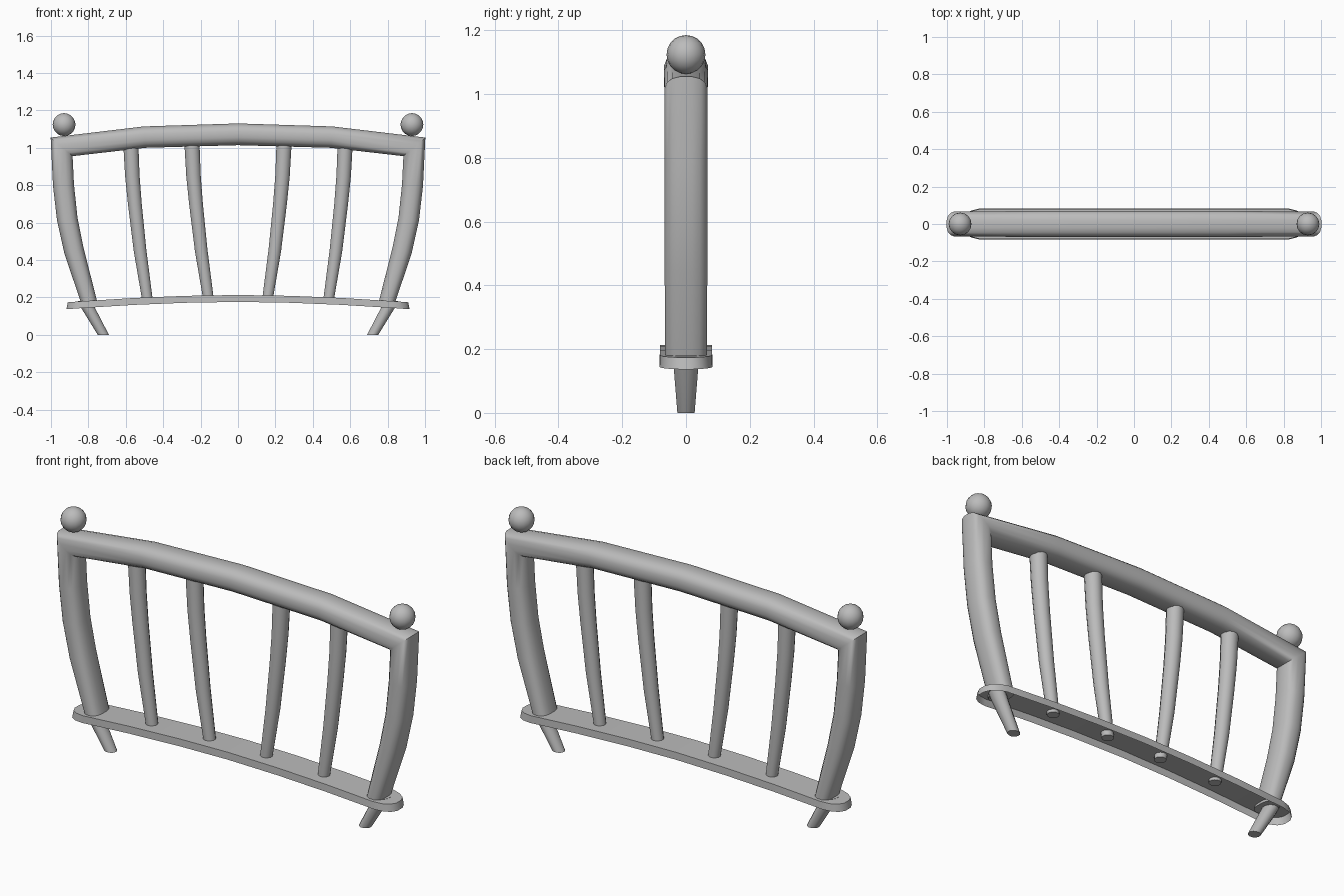
import bpy, bmesh, math
from mathutils import Vector

cube = bpy.data.objects.get("Cube")
if cube:
    bpy.data.objects.remove(cube, do_unlink=True)

grey = bpy.data.materials.new("plain grey")
grey.use_nodes = True
grey.diffuse_color = (0.5, 0.5, 0.5, 1)
grey.node_tree.nodes["Principled BSDF"].inputs["Base Color"].default_value = (0.5, 0.5, 0.5, 1)


def finish(bm, name, angle=40):
    bmesh.ops.recalc_face_normals(bm, faces=bm.faces)
    mesh = bpy.data.meshes.new(name)
    bm.to_mesh(mesh)
    bm.free()
    mesh.materials.append(grey)
    obj = bpy.data.objects.new(name, mesh)
    bpy.context.collection.objects.link(obj)
    bpy.ops.object.select_all(action="DESELECT")
    obj.select_set(True)
    bpy.context.view_layer.objects.active = obj
    bpy.ops.object.shade_smooth_by_angle(angle=math.radians(angle))
    return obj


def tube(name, path, sides=16, power=2.0, level_ends=False):
    """Sweep a rounded section along (x, z, in-plane radius, y radius), mitring each bend."""
    bm = bmesh.new()
    pts = [Vector((p[0], 0, p[1])) for p in path]
    rings = []
    for i, (p, (_, _, r, ry)) in enumerate(zip(pts, path)):
        a = (p - pts[i - 1]).normalized() if i else None
        b = (pts[i + 1] - p).normalized() if i < len(pts) - 1 else None
        a, b = a or b, b or a
        t = (a + b).normalized()
        across = Vector((t.z, 0, -t.x)) / t.dot(a)
        if level_ends and i in (0, len(pts) - 1):
            across = Vector((math.copysign(1, t.z), 0, 0)) / abs(t.z)
        ring = []
        for k in range(sides):
            ang = math.tau * (k + 0.5) / sides
            c, s = math.cos(ang), math.sin(ang)
            u = math.copysign(abs(c) ** (2 / power), c)
            v = math.copysign(abs(s) ** (2 / power), s)
            ring.append(bm.verts.new(p + across * r * u + Vector((0, ry * v, 0))))
        rings.append(ring)
    for lo, hi in zip(rings, rings[1:]):
        for k in range(sides):
            n = (k + 1) % sides
            bm.faces.new((lo[k], lo[n], hi[n], hi[k]))
    bm.faces.new(rings[0])
    bm.faces.new(rings[-1])
    return finish(bm, name)


# Frame: both curved posts and the arched top rail in one mitred sweep
half = [(-0.795, 0.17, 0.043, 0.066), (-0.877, 0.45, 0.054, 0.068),
        (-0.913, 0.62, 0.056, 0.068), (-0.933, 0.8, 0.057, 0.068),
        (-0.943, 1.005, 0.057, 0.068), (-0.5, 1.057, 0.058, 0.07)]
mirrored = [(-x, z, r, ry) for x, z, r, ry in reversed(half)]
tube("posts_and_top_rail", half + [(0, 1.072, 0.059, 0.07)] + mirrored,
     power=2.6, level_ends=True)

# Four bowed spindles, narrowing towards the base
spindle = [(0, 0.185, 0.029), (0.044, 0.45, 0.035), (0.075, 0.7, 0.038),
           (0.09, 0.85, 0.04), (0.1, 1.04, 0.042)]
for side, label in ((1, "left"), (-1, "right")):
    for base, place in ((0.157, "inner"), (0.484, "outer")):
        tube(f"{label}_{place}_spindle",
             [(side * (base + x * 0.9), z, r, r) for x, z, r in spindle],
             sides=12, level_ends=True)

    # Tapered foot and ball finial
    tube(f"{label}_foot", [(side * 0.72, 0, 0.027, 0.028), (side * 0.81, 0.16, 0.034, 0.041),
                           (side * 0.82, 0.18, 0.034, 0.042)], sides=12, level_ends=True)
    bm = bmesh.new()
    bmesh.ops.create_uvsphere(bm, u_segments=16, v_segments=10, radius=0.061)
    bmesh.ops.translate(bm, verts=bm.verts, vec=(side * 0.93, 0, 1.124))
    finish(bm, f"{label}_ball_finial")

# Arched base plate: rounded ends, open underneath, with a rim around the edge
bm = bmesh.new()


def height(x):
    return 0.213 - 0.04 * min(1, abs(x) / 0.92) ** 1.8


stations = [(0.0, 0.081), (0.28, 0.081), (0.55, 0.081), (0.82, 0.081),
            (0.865, 0.07), (0.895, 0.05), (0.91, 0.02)]
stations = [(-x, y) for x, y in reversed(stations[1:])] + stations
top = [[bm.verts.new((x, s * y, height(x))) for x, y in stations] for s in (-1, 1)]
for i in range(len(stations) - 1):
    bm.faces.new((top[0][i], top[0][i + 1], top[1][i + 1], top[1][i]))
outline = top[0] + top[1][::-1]
rim = [bm.verts.new((v.co.x * 1.008, v.co.y * 1.02, v.co.z - 0.037)) for v in outline]
for i in range(len(outline)):
    n = (i + 1) % len(outline)
    bm.faces.new((outline[i], outline[n], rim[n], rim[i]))
finish(bm, "base_plate")
